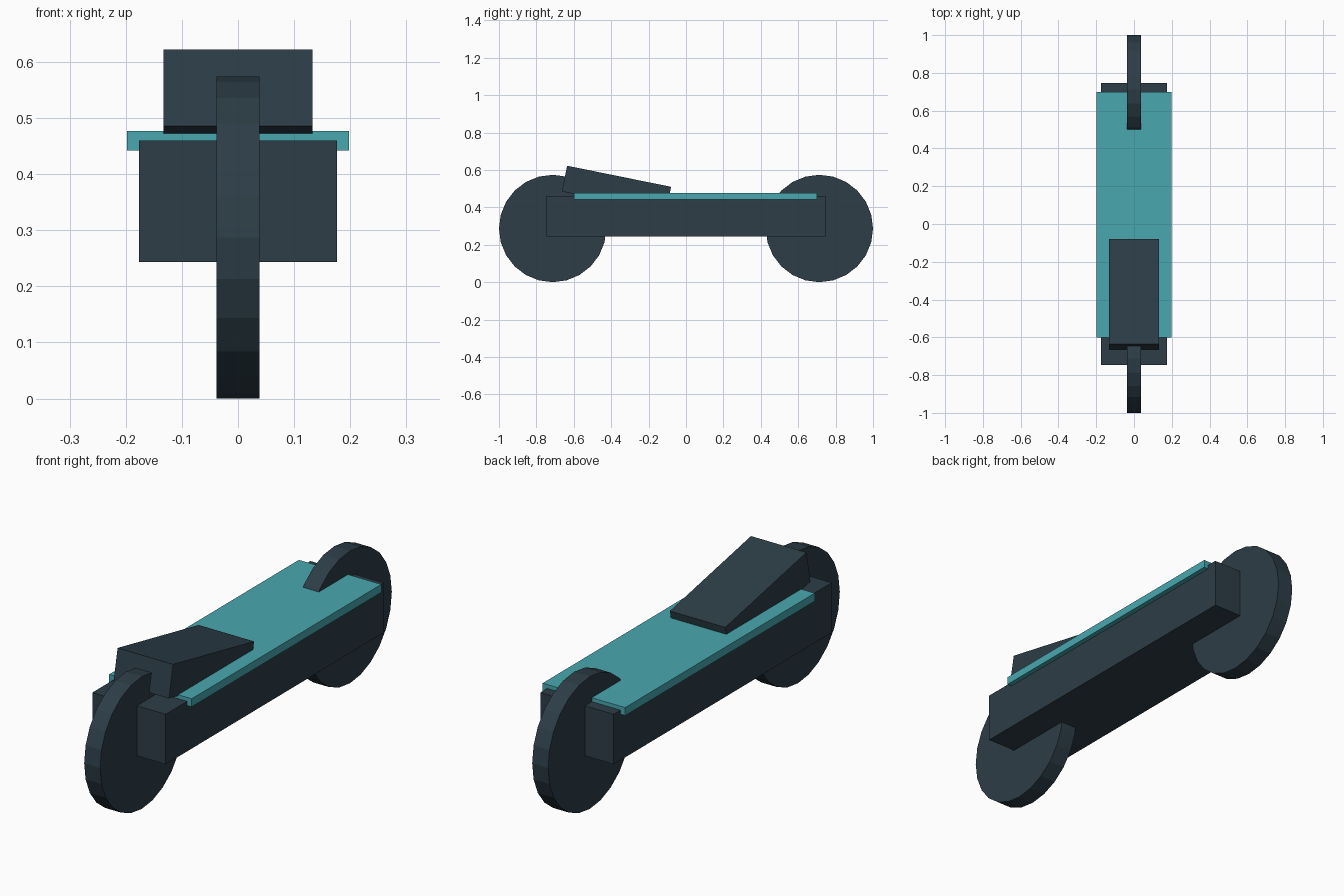
import bpy
import math

if "Cube" in bpy.data.objects:
    bpy.data.objects.remove(bpy.data.objects["Cube"])


def material(name, color):
    mat = bpy.data.materials.new(name)
    mat.diffuse_color = (*color, 1)
    mat.use_nodes = True
    mat.node_tree.nodes["Principled BSDF"].inputs["Base Color"].default_value = mat.diffuse_color
    return mat


dark = material("dark_slate", (0.026, 0.047, 0.063))
teal = material("teal", (0.065, 0.39, 0.43))


def box(name, center, size, mat, tilt=0):
    bpy.ops.mesh.primitive_cube_add(size=1, location=center, rotation=(tilt, 0, 0))
    obj = bpy.context.object
    obj.name = name
    obj.scale = size
    obj.data.materials.append(mat)
    bpy.ops.object.transform_apply(location=False, rotation=True, scale=True)
    return obj


def wheel(name, y, radius=0.287, width=0.076):
    # 24-sided disc with its axle along x
    bpy.ops.mesh.primitive_cylinder_add(
        vertices=24, radius=radius, depth=width,
        location=(0, y, radius), rotation=(0, math.radians(90), 0))
    obj = bpy.context.object
    obj.name = name
    obj.data.materials.append(dark)
    bpy.ops.object.transform_apply(location=False, rotation=True, scale=True)
    return obj


# Main chassis block
box("body", (0, 0, 0.3515), (0.352, 1.494, 0.217), dark)

# Coloured plate on top of the body
box("deck", (0, 0.05, 0.4595), (0.396, 1.30, 0.035), teal)

# Sloped seat, sunk into the deck at its rear end
box("seat", (0, -0.3715, 0.4975), (0.266, 0.567, 0.14), dark, tilt=-0.2)

# Wheels at both ends
for label, side in (("front_wheel", -1), ("rear_wheel", 1)):
    wheel(label, side * 0.713)
